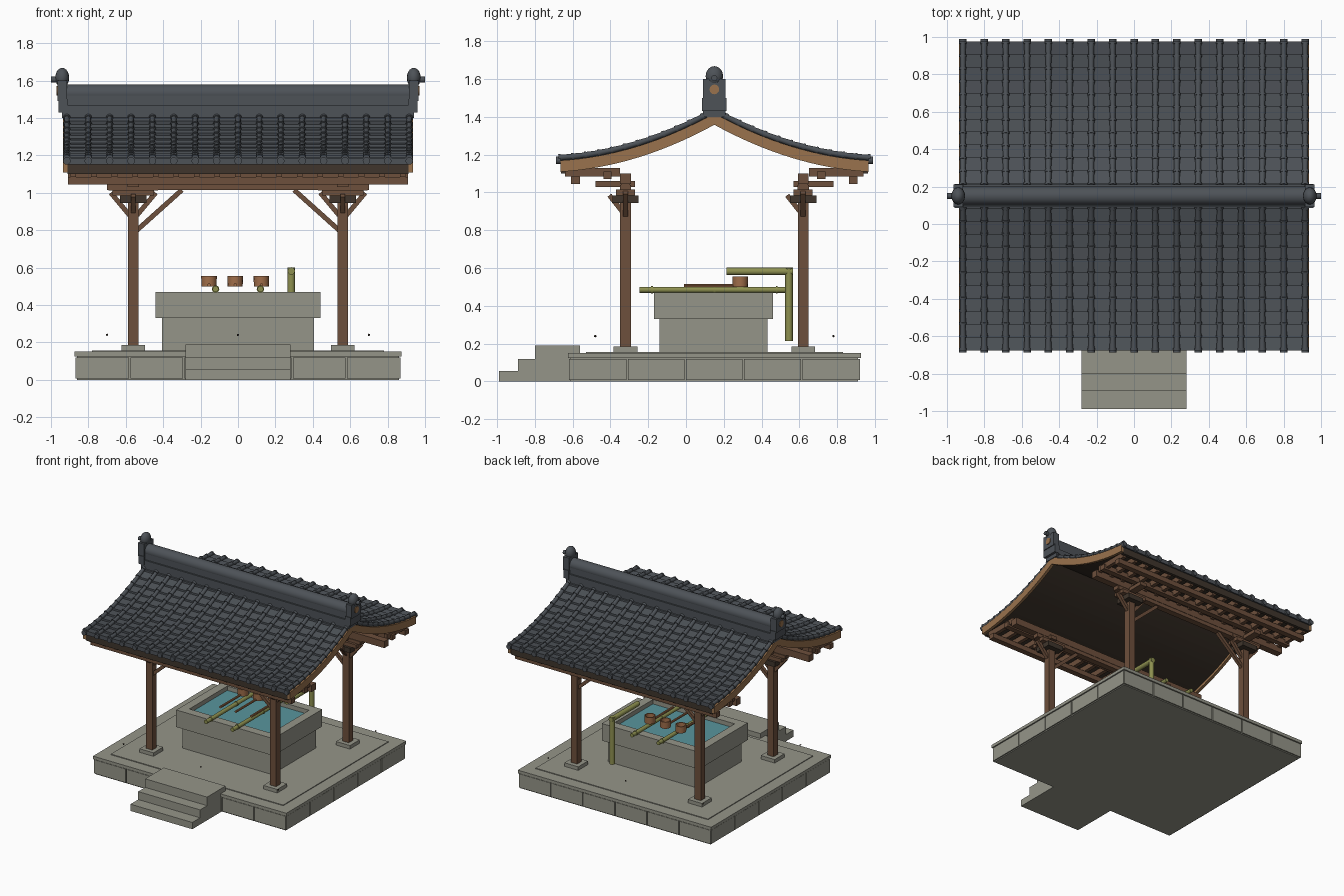
import bpy, bmesh, math
from mathutils import Vector, Matrix

if "Cube" in bpy.data.objects:
    bpy.data.objects.remove(bpy.data.objects["Cube"])

C = 0.15          # y of the ridge / platform centre


def mat(name, r, g, b):
    m = bpy.data.materials.new(name)
    m.diffuse_color = (r, g, b, 1)
    m.use_nodes = True
    m.node_tree.nodes["Principled BSDF"].inputs["Base Color"].default_value = m.diffuse_color
    return m


STONE = mat("grey_stone", .30, .30, .25)
TILE = mat("slate_tile", .075, .085, .097)
WOOD = mat("brown_wood", .155, .08, .045)
TAN = mat("tan_wood", .32, .17, .075)
DARK = mat("dark_wood", .05, .036, .025)
BAMBOO = mat("green_bamboo", .27, .28, .08)
LADLE = mat("ladle_wood", .36, .16, .07)
WATER = mat("water_blue", .10, .30, .34)


def finish(name, bm, m, smooth=False):
    bmesh.ops.recalc_face_normals(bm, faces=bm.faces)
    me = bpy.data.meshes.new(name)
    bm.to_mesh(me)
    bm.free()
    me.materials.append(m)
    ob = bpy.data.objects.new(name, me)
    bpy.context.collection.objects.link(ob)
    if smooth:
        bpy.ops.object.select_all(action='DESELECT')
        ob.select_set(True)
        bpy.context.view_layer.objects.active = ob
        bpy.ops.object.shade_smooth_by_angle(angle=math.radians(40))
    return ob


def boxes(name, m, items):
    """Axis boxes given as (x0, x1, y0, y1, z0, z1)."""
    bm = bmesh.new()
    for x0, x1, y0, y1, z0, z1 in items:
        M = Matrix.Translation(((x0 + x1) / 2, (y0 + y1) / 2, (z0 + z1) / 2)) @ \
            Matrix.Diagonal((x1 - x0, y1 - y0, z1 - z0, 1))
        bmesh.ops.create_cube(bm, size=1, matrix=M)
    return finish(name, bm, m)


def rods(name, m, items, seg=12, smooth=True):
    """Cylinders given as (start, end, radius)."""
    bm = bmesh.new()
    for a, b, r in items:
        a, b = Vector(a), Vector(b)
        q = (b - a).to_track_quat('Z', 'Y').to_matrix().to_4x4()
        bmesh.ops.create_cone(bm, cap_ends=True, segments=seg, radius1=r, radius2=r,
                              depth=(b - a).length, matrix=Matrix.Translation((a + b) / 2) @ q)
    return finish(name, bm, m, smooth)


def beams(name, m, items):
    """Slanted square timbers given as (start, end, width)."""
    bm = bmesh.new()
    for a, b, w in items:
        a, b = Vector(a), Vector(b)
        q = (b - a).to_track_quat('Z', 'Y').to_matrix().to_4x4()
        M = Matrix.Translation((a + b) / 2) @ q @ Matrix.Diagonal((w, w, (b - a).length, 1))
        bmesh.ops.create_cube(bm, size=1, matrix=M)
    return finish(name, bm, m)


def prism(name, m, outlines, spans):
    """(y, z) outlines extruded along x over each span."""
    bm = bmesh.new()
    for pts in outlines:
        for x0, x1 in spans:
            f = bm.faces.new([bm.verts.new((x0, y, z)) for y, z in pts])
            g = bmesh.ops.extrude_face_region(bm, geom=[f])
            vs = [v for v in g['geom'] if isinstance(v, bmesh.types.BMVert)]
            bmesh.ops.translate(bm, verts=vs, vec=(x1 - x0, 0, 0))
    return finish(name, bm, m)


# platform with edging blocks
boxes("platform_core", STONE, [(-.86, .86, -.61, .91, 0, .13)])
edge = []
for i in range(6):
    x = -.87 + i * .29
    edge += [(x + .004, x + .286, -.62, -.55, .008, .12), (x + .004, x + .286, .85, .92, .008, .12)]
for i in range(5):
    y = -.62 + i * .308
    edge += [(s - .035, s + .035, y + .004, y + .304, .008, .12) for s in (-.835, .835)]
boxes("platform_blocks", STONE, edge)
boxes("platform_cap", STONE, [(-.875, .875, -.625, .925, .125, .15)])
boxes("platform_floor", STONE, [(-.78, .78, -.53, .83, .14, .156)])

# steps
prism("steps", STONE, [[(-.99, 0), (-.99, .055), (-.89, .055), (-.89, .12), (-.80, .12),
                        (-.80, .19), (-.56, .19), (-.56, 0)]], [(-.28, .28)])

# basin
boxes("basin_base", STONE, [(-.405, .405, -.14, .43, .15, .335)])
boxes("basin_rim", STONE, [(-.44, .44, -.17, -.10, .33, .47), (-.44, .44, .39, .46, .33, .47),
                           (-.44, -.37, -.10, .39, .33, .47), (.37, .44, -.10, .39, .33, .47)])
boxes("water", WATER, [(-.37, .37, -.10, .39, .33, .435)])

# bamboo rests, node rings and spout
poles, rings = [], []
for x in (-.12, .12):
    poles.append(((x, -.245, .485), (x, .53, .485), .016))
    rings += [((x, y - .005, .485), (x, y + .005, .485), .02) for y in (-.18, .15, .48)]
rods("bamboo_rests", BAMBOO, poles)
rods("bamboo_rings", BAMBOO, rings)
rods("bamboo_spout", BAMBOO, [((.285, .545, .215), (.285, .545, .6), .02),
                              ((.285, .215, .582), (.285, .565, .582), .02)])

# ladles: hollow cups and handles
bm = bmesh.new()
for x in (-.155, -.015, .125):
    prof = [(.0, .5), (.04, .5), (.042, .555), (.034, .555), (.033, .51), (.0, .51)]
    loops = []
    for r, z in prof:
        if r == 0:
            loops.append([bm.verts.new((x, .287, z))] * 16)
        else:
            loops.append([bm.verts.new((x + r * math.cos(k * math.pi / 8),
                                        .287 + r * math.sin(k * math.pi / 8), z)) for k in range(16)])
    for A, B in zip(loops, loops[1:]):
        for k in range(16):
            j = (k + 1) % 16
            bm.faces.new(list(dict.fromkeys([A[k], A[j], B[j], B[k]])))
finish("ladle_cups", bm, LADLE, True)
rods("ladle_handles", LADLE, [((x, -.01, .507), (x, .25, .507), .009) for x in (-.155, -.015, .125)], 8)

# small pebble markers over the platform
bm = bmesh.new()
for x in (-.7, 0, .7):
    for y in (-.48, .78):
        bmesh.ops.create_icosphere(bm, subdivisions=1, radius=.007, matrix=Matrix.Translation((x, y, .24)))
finish("small_beads", bm, DARK)

# posts, footings, brackets and braces
posts, foot, blocks, arms, struts = [], [], [], [], []
for sx in (-1, 1):
    for sy in (-1, 1):
        x, y = sx * .56, C + sy * .47
        foot.append((x - .063, x + .063, y - .063, y + .063, .15, .185))
        posts.append((x - .028, x + .028, y - .028, y + .028, .18, 1.02))
        blocks.append((x - .07, x + .07, y - .07, y + .07, .945, .985))
        arms += [(x - .11, x + .11, y - .05, y + .05, .985, 1.015),
                 (x - .133, x + .133, y - .03, y + .03, 1.012, 1.04)]
        o = sorted((y - sy * .05, y + sy * .16))
        arms.append((x - .03, x + .03, o[0], o[1], 1.03, 1.06))
        struts += [((x + k * .02, y, .88), (x + k * .12, y, 1.0), .026) for k in (-1, 1)]
        struts += [((x, y - .01, .89), (x, y - .085, .985), .026),
                   ((x - sx * .02, y, .80), (x - sx * .26, y, 1.015), .026)]
boxes("post_footings", STONE, foot)
boxes("posts", WOOD, posts)
boxes("bracket_blocks", DARK, blocks)
boxes("bracket_arms", WOOD, arms)
beams("braces", WOOD, struts)

# long beams, purlins and eave rafters
long = []
for s in (-1, 1):
    for d, x, w, z0, z1 in ((.47, .70, .025, 1.015, 1.05), (.47, .91, .028, 1.045, 1.10),
                            (.565, .91, .022, 1.07, 1.11), (.735, .91, .023, 1.045, 1.085)):
        long.append((-x, x, C + s * d - w, C + s * d + w, z0, z1))
boxes("long_beams", WOOD, long)
raft = []
for i in range(17):
    x = -.88 + i * .11
    for s in (-1, 1):
        y0, y1 = sorted((C + s * .5, C + s * .79))
        raft.append((x - .015, x + .015, y0, y1, 1.085, 1.13))
boxes("eave_rafters", WOOD, raft)

# roof: concave profile, d is the distance from the ridge
D, N = .825, 12


def top(d):
    return 1.43 - .55 * d + .30 * d * d


def band(s, hi, lo, end):
    ds = [end * i / 16 for i in range(17)]
    return [(C + s * d, top(d) + hi) for d in ds] + [(C + s * d, top(d) + lo) for d in reversed(ds)]


def stepped(s):
    pts = []
    for i in range(N):
        a, b = D * i / N, D * (i + 1) / N
        pts += [(C + s * a, top(a) - .010), (C + s * b, top(b) + .005)]
    return pts + [(C + s * D * i / N, top(D * i / N) - .028) for i in range(N, -1, -1)]


prism("roof_tiles", TILE, [stepped(s) for s in (-1, 1)], [(-.917, .917)])
prism("roof_boards", DARK, [band(s, -.027, -.05, .81) for s in (-1, 1)], [(-.912, .912)])
prism("barge_boards", TAN, [band(s, -.012, -.072, .815) for s in (-1, 1)], [(-.935, -.912), (.912, .935)])
boxes("eave_fascia", DARK, [(-.912, .912, C + s * .80 - .012, C + s * .80 + .012, 1.10, 1.155) for s in (-1, 1)])

# round cover tiles, flaring at each overlap, with eave end discs
bm = bmesh.new()
S = 10
path = []
for i in range(N):
    path += [(D * i / N, .014), (D * (i + 1) / N - .012, .0165),
             (D * (i + 1) / N - .012, .0195), (D * (i + 1) / N, .0195)]
for s in (-1, 1):
    for i in range(17):
        x = -.915 + i * .1144
        prev = None
        for d, r in path:
            k = -.55 + .6 * d
            n = Vector((0, -k * s, 1)).normalized()
            p = Vector((x, C + s * d, top(d) + .004))
            ring = [bm.verts.new(p + Vector((r * math.cos(a), 0, 0)) + n * r * math.sin(a))
                    for a in (2 * math.pi * j / S for j in range(S))]
            if prev:
                for j in range(S):
                    bm.faces.new((prev[j], prev[(j + 1) % S], ring[(j + 1) % S], ring[j]))
            prev = ring
        bm.faces.new(prev)
finish("cover_tiles", bm, TILE, True)
rods("eave_discs", TILE, [((-.915 + i * .1144, C + s * .815, 1.17), (-.915 + i * .1144, C + s * .838, 1.17), .02)
                          for i in range(17) for s in (-1, 1)])

# ridge
boxes("ridge_courses", TILE, [(-.94, .94, C - .06, C + .06, 1.40, 1.47),
                              (-.915, .915, C - .048, C + .048, 1.46, 1.53)])
rods("ridge_cap", TILE, [((-.915, C, 1.53), (.915, C, 1.53), .05)], 16)

# ridge end ornaments
boxes("ridge_end_plates", TILE, [b for s in (-1, 1) for b in (
    (s * .94 - .026, s * .94 + .026, C - .06, C + .06, 1.49, 1.60),
    (s * .935 - .024, s * .935 + .024, C - .065, C + .065, 1.43, 1.50))])
bm = bmesh.new()
for s in (-1, 1):
    bmesh.ops.create_uvsphere(bm, u_segments=16, v_segments=10, radius=1,
                              matrix=Matrix.Translation((s * .94, C, 1.615)) @ Matrix.Diagonal((.037, .046, .053, 1)))
finish("ridge_end_knobs", bm, TILE, True)
rods("ridge_end_studs", TILE, [((s * .95, C, 1.605), (s * 1.0, C, 1.605), .016) for s in (-1, 1)])
rods("ridge_end_bosses", TAN, [((s * .96, C, 1.545), (s * .971, C, 1.545), .026) for s in (-1, 1)])
